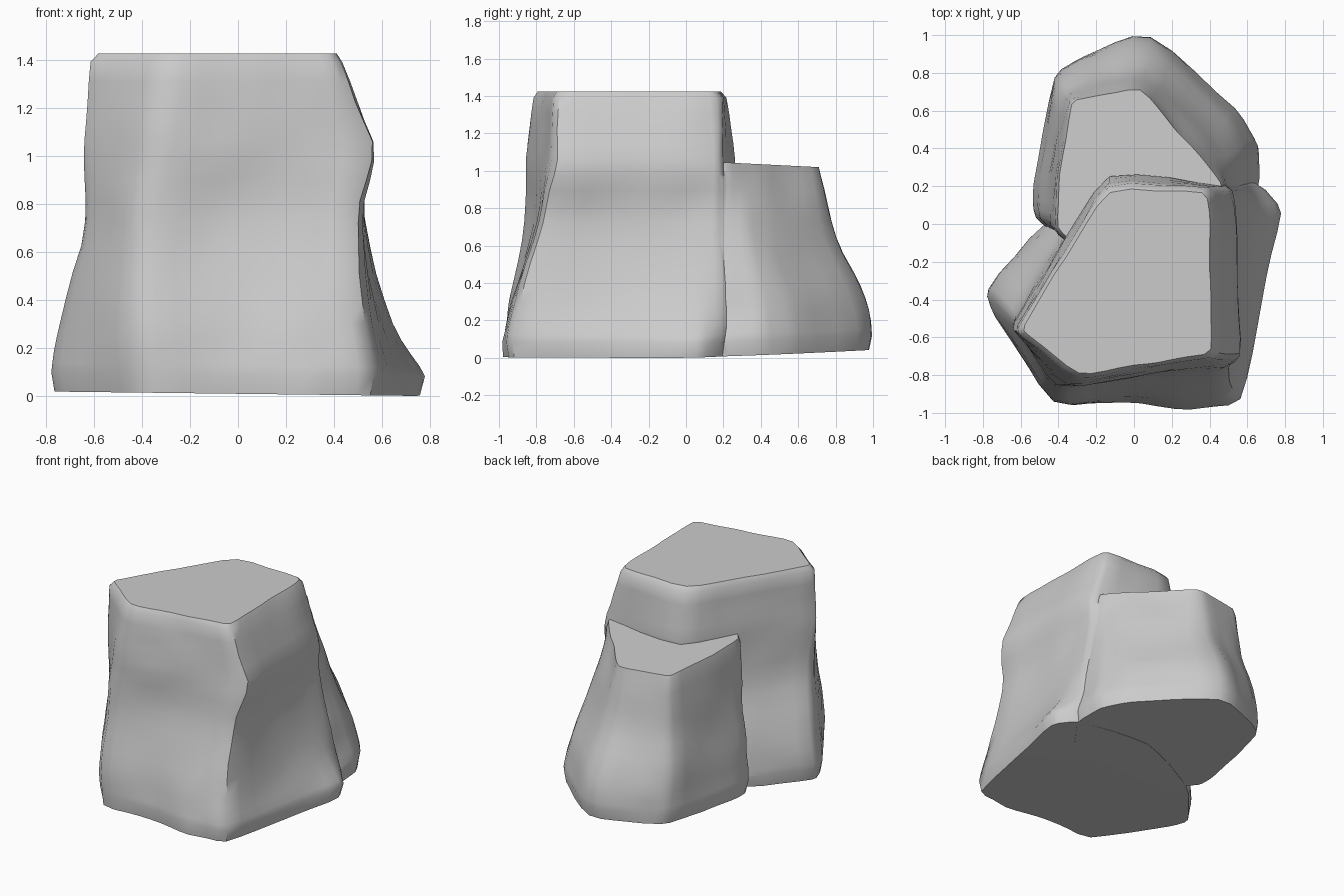
import bpy, bmesh, math
from mathutils import Vector, noise

if "Cube" in bpy.data.objects:
    bpy.data.objects.remove(bpy.data.objects["Cube"])


def catmull(a, b, c, d, t):
    return 0.5 * (2 * b + (c - a) * t + (2 * a - 5 * b + 4 * c - d) * t * t
                  + (3 * b - a - 3 * c + d) * t ** 3)


def base_z(p):
    # underside rises a little to the left and to the back
    return max(0.0, 0.012 * (0.7 - p.x) + 0.035 * max(0, p.y))


def loft(name, levels, outlines, tilt=0.0, rows=4, cols=4):
    """Rock block: smooth loft up through outlines, with slightly worn corners."""
    rings = [[Vector((x, y, z)) for x, y in o] for z, o in zip(levels, outlines)]
    dense = []
    last = len(rings) - 1
    for i in range(last):
        # the narrow rounded rim needs no in-between rows
        steps = rows if levels[i + 1] - levels[i] > 0.1 else 1
        around = [rings[max(0, min(last, i + k))] for k in (-1, 0, 1, 2)]
        for s in range(steps):
            t = s / steps
            if steps == 1 or i >= last - 2:
                ring = [b.lerp(c, t) for b, c in zip(around[1], around[2])]
            else:
                ring = [catmull(*q, t) for q in zip(*around)]
            dense.append(ring)
    dense.append(rings[-1])
    bm = bmesh.new()
    grid = []
    top = levels[-1]
    for ring in dense:
        row = []
        n = len(ring)
        pts = [ring[j].lerp(ring[(j + 1) % n], s / cols) for j in range(n) for s in range(cols)]
        m = len(pts)
        pts = [pts[j] * 0.6 + (pts[j - 1] + pts[(j + 1) % m]) * 0.2 for j in range(m)]
        for p in pts:
            h = p.z / top
            wob = noise.noise_vector(p * 5) * 0.012
            p = p + Vector((wob.x, wob.y, 0))
            p.z += base_z(p) * (1 - h) + tilt * (p.y - 0.2) * h
            row.append(bm.verts.new(p))
        grid.append(row)
    for lo, hi in zip(grid, grid[1:]):
        n = len(lo)
        for j in range(n):
            k = (j + 1) % n
            bm.faces.new((lo[j], lo[k], hi[k], hi[j]))
    caps = [bm.faces.new(grid[-1]), bm.faces.new(list(reversed(grid[0])))]
    bmesh.ops.triangulate(bm, faces=caps)
    bmesh.ops.recalc_face_normals(bm, faces=bm.faces)
    me = bpy.data.meshes.new(name)
    bm.to_mesh(me)
    bm.free()
    ob = bpy.data.objects.new(name, me)
    bpy.context.collection.objects.link(ob)
    return ob


def inset(outline, f):
    cx = sum(p[0] for p in outline) / len(outline)
    cy = sum(p[1] for p in outline) / len(outline)
    return [(cx + (x - cx) * f, cy + (y - cy) * f) for x, y in outline]


# tall front block: corners run left, front, right, back
tall_foot = [(-.79, -.35), (-.75, -.48), (-.41, -.97), (-.05, -.94), (.30, -.99), (.57, -.95),
             (.68, -.40), (.785, .08), (.66, .22), (.1, .28), (-.48, .01)]
tall_low = [(-.75, -.36), (-.72, -.48), (-.43, -.95), (-.08, -.91), (.28, -.93), (.54, -.91),
            (.60, -.40), (.65, .07), (.61, .24), (.1, .28), (-.46, 0)]
tall_waist = [(-.64, -.48), (-.63, -.56), (-.42, -.87), (-.08, -.82), (.27, -.80), (.51, -.79),
              (.52, -.35), (.53, .06), (.53, .22), (-.1, .26), (-.41, -.10)]
tall_high = [(-.65, -.55), (-.62, -.59), (-.35, -.87), (0, -.81), (.30, -.76), (.57, -.71),
             (.55, -.30), (.53, .10), (.50, .20), (-.15, .28), (-.40, -.15)]
tall_rim = [(-.62, -.56), (-.58, -.61), (-.31, -.82), (0, -.77), (.25, -.73), (.43, -.70),
            (.43, -.30), (.42, .05), (.40, .20), (-.15, .22), (-.38, -.16)]
tall = loft("tall_rock",
            [0, .08, .30, .72, 1.06, 1.39, 1.425],
            [inset(tall_foot, .98), tall_foot, tall_low, tall_waist, tall_high,
             tall_rim, inset(tall_rim, .95)])

# lower rear block: its front corners are buried in the tall block
step_foot = [(-.53, .04), (-.53, .20), (-.42, .80), (-.28, .89), (.08, 1.02), (.55, .60),
             (.66, .42), (.66, .18), (.45, -.1), (-.28, -.15)]
step_low = [(-.52, .03), (-.50, .22), (-.42, .76), (-.28, .86), (.08, .99), (.52, .56),
            (.61, .39), (.61, .17), (.42, -.1), (-.28, -.15)]
step_mid = [(-.46, 0), (-.44, .25), (-.38, .69), (-.25, .75), (.06, .82), (.43, .46),
            (.51, .33), (.53, .17), (.4, -.1), (-.28, -.15)]
step_rim = [(-.42, -.04), (-.40, .25), (-.34, .66), (-.22, .69), (.04, .73), (.23, .51),
            (.41, .31), (.49, .19), (.38, -.1), (-.28, -.15)]
step = loft("step_rock",
            [0, .08, .30, .65, 1.0, 1.045],
            [inset(step_foot, .98), step_foot, step_low, step_mid, step_rim,
             inset(step_rim, .97)], tilt=-.05)

# merge both blocks into one boulder
mod = tall.modifiers.new("merge", 'BOOLEAN')
mod.operation = 'UNION'
mod.solver = 'EXACT'
mod.object = step
bpy.context.view_layer.objects.active = tall
tall.select_set(True)
bpy.ops.object.modifier_apply(modifier=mod.name)
bpy.data.objects.remove(step)
tall.name = "stepped_boulder"

bpy.ops.object.shade_smooth_by_angle(angle=math.radians(45))
